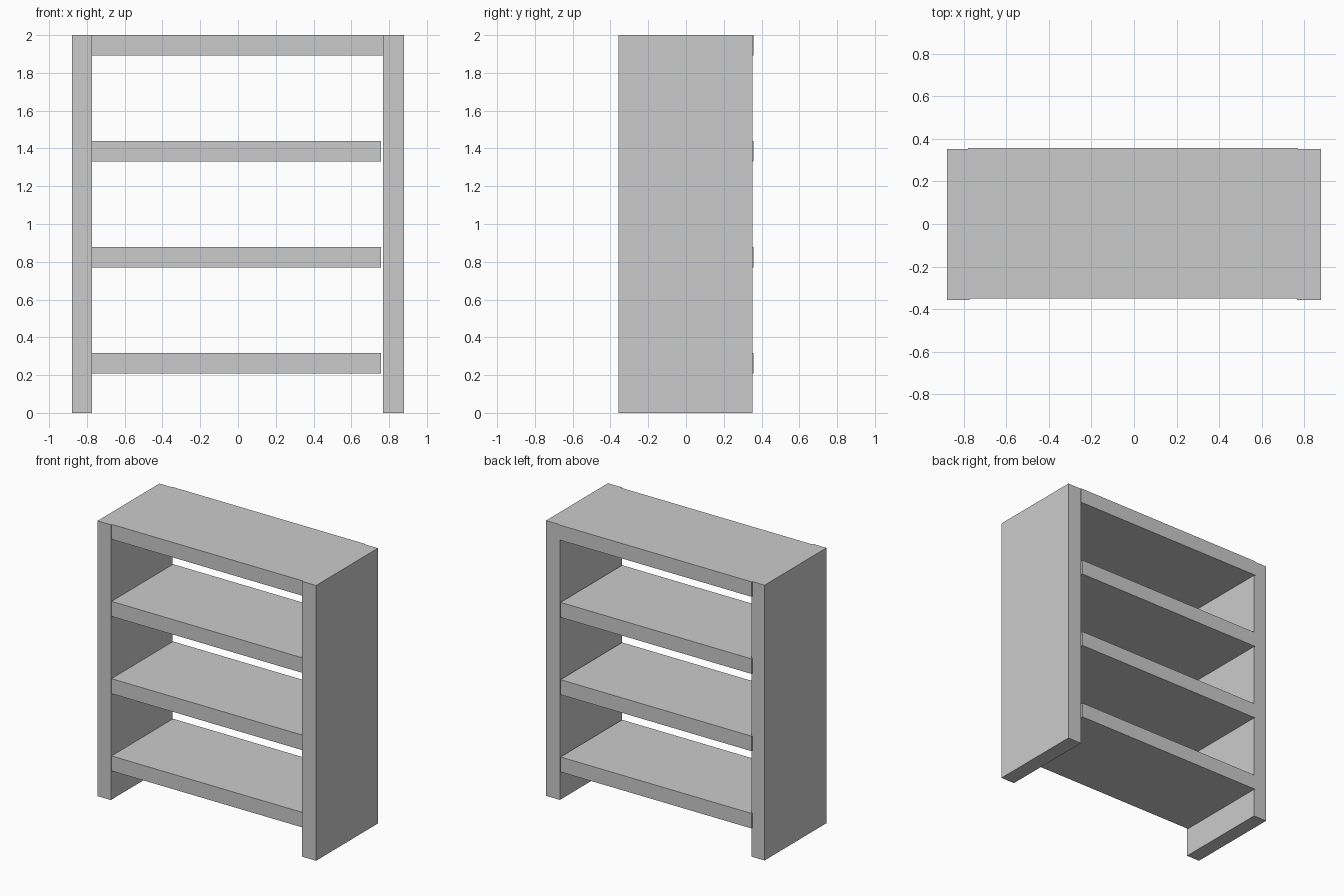
import bpy

if "Cube" in bpy.data.objects:
    bpy.data.objects.remove(bpy.data.objects["Cube"])


def board(name, x, y, z):
    """Box spanning the given (min, max) ranges."""
    bpy.ops.mesh.primitive_cube_add(size=1)
    ob = bpy.context.object
    ob.name = name
    for v in ob.data.vertices:
        v.co = [r[0] if c < 0 else r[1] for c, r in zip(v.co, (x, y, z))]
    return ob


PANEL_Y = (-0.358, 0.352)
SHELF_Y = (-0.349, 0.358)   # shelves sit slightly further back
THICK = 0.109

# upright side panels
board("left_side_panel", (-0.878, -0.772), PANEL_Y, (0, 2))
board("right_side_panel", (0.767, 0.878), PANEL_Y, (0, 2))

# top board, let slightly into both sides
board("top_board", (-0.779, 0.77), SHELF_Y, (2 - THICK, 2))

# evenly spaced shelves, stopping just short of the right panel
for i in range(3):
    z = 0.208 + i * 0.5615
    board(f"shelf_{i + 1}", (-0.779, 0.758), SHELF_Y, (z, z + THICK))
